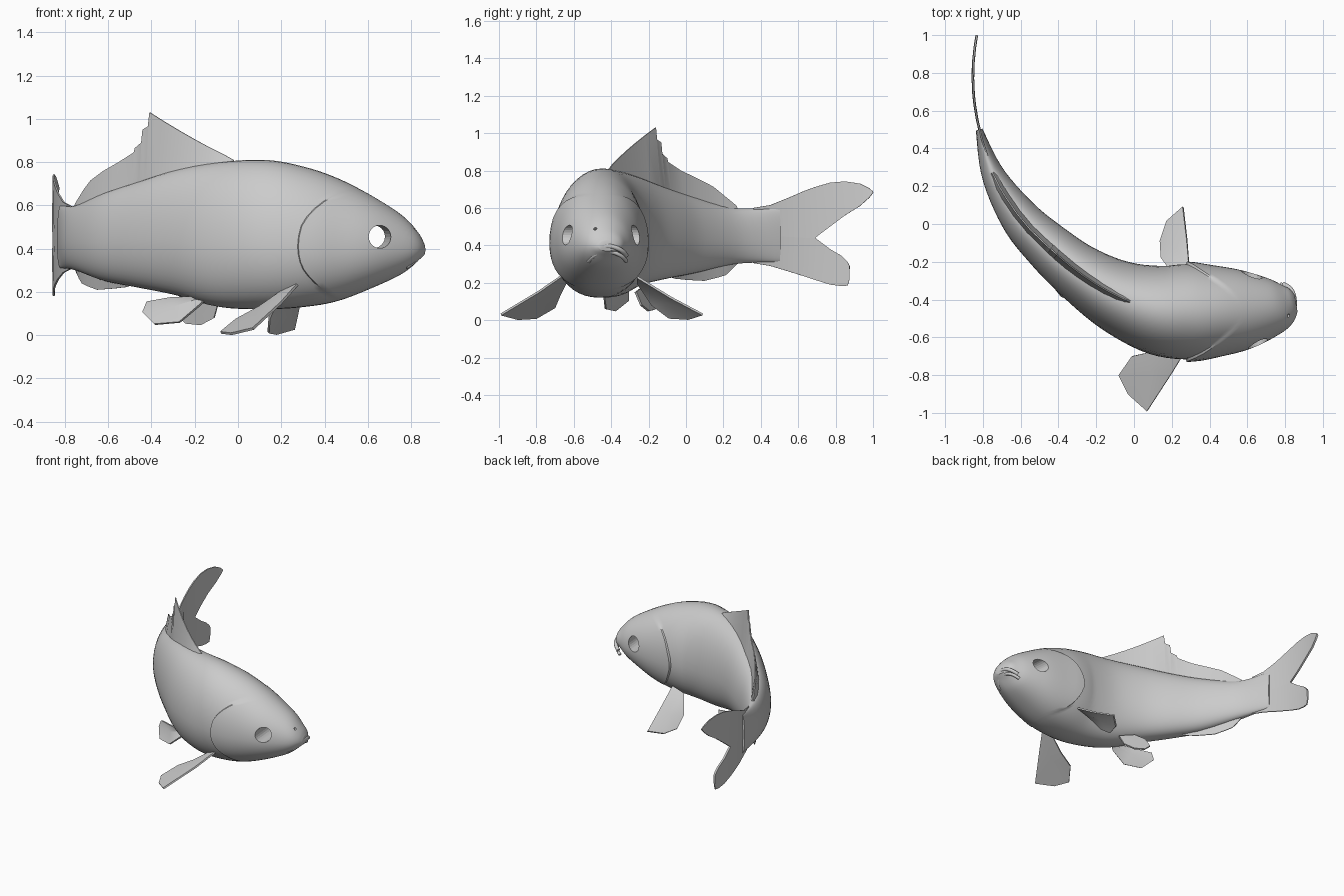
import bpy, bmesh, math
from mathutils import Vector

if "Cube" in bpy.data.objects:
    bpy.data.objects.remove(bpy.data.objects["Cube"])

grey = bpy.data.materials.new("fish grey")
grey.use_nodes = True
grey.diffuse_color = (0.6, 0.6, 0.6, 1)
grey.node_tree.nodes["Principled BSDF"].inputs["Base Color"].default_value = (0.6, 0.6, 0.6, 1)

# Body stations, nose to tail: x, y, half width, top, bottom
STATIONS = [
    (.858, -.42, .045, .425, .37), (.83, -.425, .09, .475, .345), (.75, -.44, .145, .56, .28),
    (.6, -.455, .205, .655, .21), (.45, -.462, .235, .73, .155), (.3, -.465, .252, .78, .13),
    (.13, -.455, .238, .81, .12), (-.08, -.385, .195, .80, .13), (-.28, -.265, .155, .765, .185),
    (-.455, -.12, .13, .71, .22), (-.605, .035, .105, .66, .25), (-.745, .26, .062, .60, .30),
    (-.82, .5, .018, .60, .31)]
LAST = len(STATIONS) - 1


def spine(t):
    """Smooth interpolation of the body stations."""
    i = min(int(t), LAST - 1)
    f = t - i
    a, b, c, d = [STATIONS[min(max(k, 0), LAST)] for k in range(i - 1, i + 3)]
    return [q + f * (r - p) / 2 + f * f * (p - 2.5 * q + 2 * r - s / 2)
            + f ** 3 * (1.5 * (q - r) + (s - p) / 2) for p, q, r, s in zip(a, b, c, d)]


def find(x):
    """Spine parameter at a given x."""
    lo, hi = 0, LAST
    for _ in range(30):
        mid = (lo + hi) / 2
        lo, hi = (mid, hi) if spine(mid)[0] > x else (lo, mid)
    return lo


def section(t, a, grow):
    """Point on the body at spine parameter t and angle a."""
    x, y, w, top, bot = spine(t)
    p, q = spine(max(t - .05, 0)), spine(min(t + .05, LAST))
    side = Vector((q[1] - p[1], p[0] - q[0], 0)).normalized()
    s, c = math.sin(a), math.cos(a)
    mid = bot + .43 * (top - bot)
    lateral = math.copysign(abs(c) ** (.85 if s < 0 else 1), c) * (w + grow)
    z = mid + s * (top - mid if s > 0 else mid - bot)
    return Vector((x, y, z)) + side * lateral


def finish(name, bm, angle=40):
    bmesh.ops.recalc_face_normals(bm, faces=bm.faces)
    mesh = bpy.data.meshes.new(name)
    bm.to_mesh(mesh)
    bm.free()
    mesh.materials.append(grey)
    ob = bpy.data.objects.new(name, mesh)
    bpy.context.collection.objects.link(ob)
    activate(ob)
    bpy.ops.object.shade_smooth_by_angle(angle=math.radians(angle))
    return ob


def activate(ob):
    bpy.ops.object.select_all(action='DESELECT')
    ob.select_set(True)
    bpy.context.view_layer.objects.active = ob


def bridge(bm, loops):
    """Skin closed loops of equal length and cap the ends."""
    for a, b in zip(loops, loops[1:]):
        for i in range(len(a)):
            j = (i + 1) % len(a)
            bm.faces.new((a[i], a[j], b[j], b[i]))
    bm.faces.new(loops[0])
    bm.faces.new(loops[-1])


# Body: head rings run up to the gill edge, step in, then trunk rings follow
SIDES, HEAD, TRUNK = 48, 22, 40
angles = [2 * math.pi * i / SIDES for i in range(SIDES)]
edges = []
for a in angles:
    h = math.sin(a)
    edges.append(find(.28 + (.3 if h > 0 else .2) * h * h))
bm = bmesh.new()
rings = []
for k in range(HEAD + TRUNK + 1):
    ring = []
    for a, e in zip(angles, edges):
        flap = .014 * max(0, 1 - math.sin(a) ** 4)
        if k <= HEAD:
            f = k / HEAD
            t, grow = e * f, flap * f ** 4
        else:
            f = (k - HEAD - 1) / (TRUNK - 1)
            t, grow = e + .03 + (LAST - e - .03) * f, 0
        ring.append(bm.verts.new(section(t, a, grow)))
    rings.append(ring)
bridge(bm, rings)
body = finish("body", bm)


def cut(ob, start, end, radius):
    """Bore a round hole between two points."""
    start, end = Vector(start), Vector(end)
    axis = end - start
    bpy.ops.mesh.primitive_cylinder_add(vertices=24, radius=radius, depth=axis.length,
                                        location=(start + end) / 2)
    tool = bpy.context.object
    tool.hide_render = True
    tool.rotation_euler = axis.to_track_quat('Z', 'Y').to_euler()
    mod = ob.modifiers.new("hole", 'BOOLEAN')
    mod.operation, mod.solver, mod.object = 'DIFFERENCE', 'EXACT', tool
    activate(ob)
    bpy.ops.object.modifier_apply(modifier=mod.name)
    bpy.data.objects.remove(tool)


# Eye sockets and nostrils
cut(body, (.665, -.75, .455), (.615, -.15, .455), .053)
for y in (-.485, -.345):
    cut(body, (.80, y, .475), (.86, y, .52), .009)
activate(body)
bpy.ops.object.shade_smooth_by_angle(angle=math.radians(40))


def ribbon_fin(name, rows, root, rim, root_high):
    """Thin fin on a curved path; rows are x, y, low, high."""
    bm = bmesh.new()
    loops = []
    for i, (x, y, lo, hi) in enumerate(rows):
        p, q = rows[max(i - 1, 0)], rows[min(i + 1, len(rows) - 1)]
        n = Vector((q[1] - p[1], p[0] - q[0], 0)).normalized() / 2
        tl, th = (rim, root) if root_high else (root, rim)
        loops.append([bm.verts.new(Vector((x, y, z)) + n * d) for z, d in
                      ((lo, tl), (lo, -tl), (hi, -th), (hi, th))])
    bridge(bm, loops)
    return finish(name, bm)


def along_body(outline, on_top):
    rows = []
    for x, z in outline:
        s = spine(find(x))
        rows.append((s[0], s[1], s[3] - .05, z) if on_top else (s[0], s[1], z, s[4] + .05))
    return rows


# Dorsal fin with ragged rear edge, and anal fin
ribbon_fin("dorsal_fin", along_body(
    [(-.02, .81), (-.06, .832), (-.13, .867), (-.2, .905), (-.27, .945), (-.34, .987), (-.408, 1.03),
     (-.415, .965), (-.44, .95), (-.446, .89), (-.475, .865), (-.48, .845), (-.55, .80),
     (-.62, .76), (-.68, .715), (-.71, .675), (-.75, .61)], True), .06, .006, False)
ribbon_fin("anal_fin", along_body(
    [(-.46, .24), (-.52, .222), (-.58, .215), (-.65, .21), (-.69, .225), (-.72, .24),
     (-.733, .262), (-.75, .3)], False), .04, .006, True)

# Forked tail fin on a gentle curve
LOBES = {
    "upper": [(.36, .45, .60), (.45, .45, .615), (.55, .445, .655), (.63, .44, .69), (.69, .44, .712),
              (.77, .50, .735), (.85, .56, .742), (.93, .61, .73), (.98, .655, .705), (1, .68, .688)],
    "lower": [(.36, .305, .45), (.45, .29, .45), (.55, .26, .445), (.63, .235, .44), (.69, .215, .44),
              (.77, .19, .38), (.83, .182, .345), (.865, .185, .31), (.875, .22, .29)]}
for lobe, outline in LOBES.items():
    rows = [(-.853 + .436 * (y - .78) ** 2, y, lo, hi) for y, lo, hi in outline]
    ribbon_fin("tail_fin_" + lobe, rows, .014, .008, lobe == "lower")


def paddle_fin(name, points):
    """Thin fan-shaped paired fin from its outline."""
    bm = bmesh.new()
    rim = [bm.verts.new(p) for p in points]
    hub = bm.verts.new(sum((Vector(p) for p in points), Vector()) / len(points))
    for i in range(len(rim)):
        bm.faces.new((rim[i - 1], rim[i], hub))
    ob = finish(name, bm)
    mod = ob.modifiers.new("thickness", 'SOLIDIFY')
    mod.thickness, mod.offset = .012, 0
    bpy.ops.object.modifier_apply(modifier=mod.name)
    bpy.ops.object.shade_smooth_by_angle(angle=math.radians(40))


# Paired fins
paddle_fin("pectoral_fin_right", [
    (.28, -.66, .24), (.2, -.64, .2), (.1, -.675, .13), (-.01, -.70, .07), (-.08, -.80, .012),
    (-.03, -.90, .006), (.07, -.99, .03), (.2, -.79, .15)])
paddle_fin("pectoral_fin_left", [
    (.295, -.26, .23), (.28, -.08, .12), (.26, .09, .03), (.175, .015, .006), (.14, -.09, .012),
    (.145, -.18, .08), (.2, -.26, .2)])
paddle_fin("pelvic_fin_right", [
    (-.14, -.41, .18), (-.22, -.40, .18), (-.315, -.37, .175), (-.42, -.31, .155), (-.44, -.31, .105),
    (-.385, -.38, .05), (-.27, -.43, .06), (-.175, -.44, .14)])
paddle_fin("pelvic_fin_left", [
    (-.09, -.27, .15), (-.11, -.24, .08), (-.17, -.2, .048), (-.24, -.17, .055), (-.28, -.16, .09),
    (-.26, -.19, .15), (-.2, -.23, .18)])

# Lips
for name, back, drop, thick in (("upper_lip", 0, 0, .013), ("lower_lip", .014, .03, .011)):
    curve = bpy.data.curves.new(name, 'CURVE')
    curve.dimensions, curve.bevel_depth, curve.bevel_resolution = '3D', thick, 3
    curve.use_fill_caps = True
    line = curve.splines.new('NURBS')
    path = [(.79, .1, .345), (.83, .085, .37), (.848, .04, .392), (.85, 0, .398)]
    path += [(x, -y, z) for x, y, z in reversed(path[:-1])]
    line.points.add(len(path) - 1)
    line.use_endpoint_u = True
    for p, (x, y, z) in zip(line.points, path):
        p.co = (x - back, y - .42, z - drop, 1)
    ob = bpy.data.objects.new(name, curve)
    bpy.context.collection.objects.link(ob)
    curve.materials.append(grey)
    activate(ob)
    bpy.ops.object.convert(target='MESH')
    bpy.ops.object.shade_smooth_by_angle(angle=math.radians(60))
